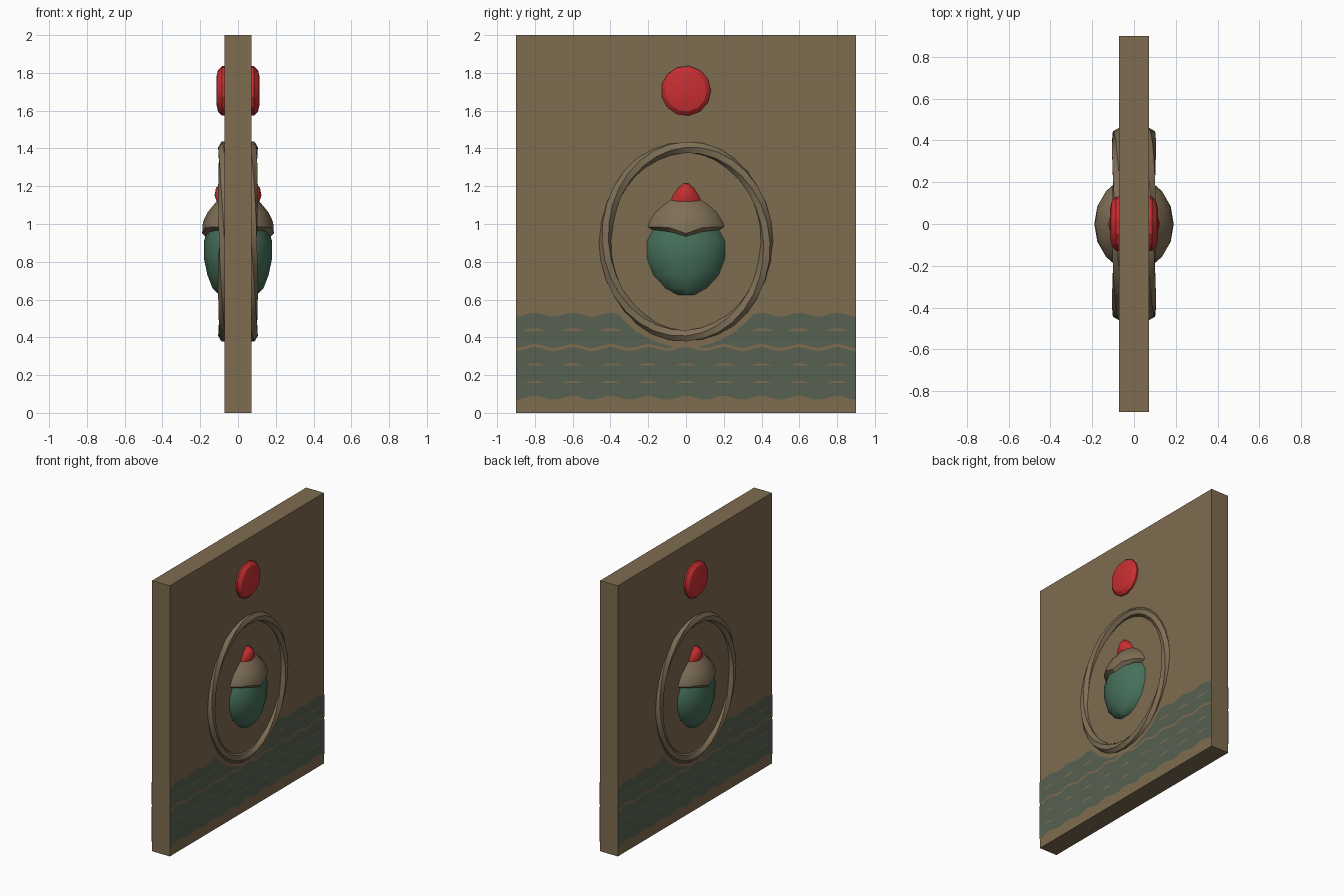
import bpy, bmesh, math

cube = bpy.data.objects.get("Cube")
if cube:
    bpy.data.objects.remove(cube, do_unlink=True)


def material(name, rgb):
    mat = bpy.data.materials.new(name)
    mat.use_nodes = True
    mat.diffuse_color = (*rgb, 1)
    node = next(n for n in mat.node_tree.nodes if n.type == "BSDF_PRINCIPLED")
    node.inputs["Base Color"].default_value = (*rgb, 1)
    return mat


STONE = material("sandstone", (0.21, 0.15, 0.08))
CARVED = material("carved_tan", (0.21, 0.157, 0.093))
WATER = material("water_green", (0.095, 0.12, 0.083))
SHELL = material("shell_green", (0.061, 0.162, 0.105))
RED = material("red", (0.58, 0.028, 0.031))

HALF = 0.0725            # half thickness of the slab
RING_Z = 0.907           # centre height of the oval ring


def finish(name, bm, mat, smooth=0, fix_normals=True):
    if fix_normals:
        bmesh.ops.recalc_face_normals(bm, faces=bm.faces[:])
    mesh = bpy.data.meshes.new(name)
    bm.to_mesh(mesh)
    bm.free()
    mesh.materials.append(mat)
    obj = bpy.data.objects.new(name, mesh)
    bpy.context.collection.objects.link(obj)
    if smooth:
        bpy.ops.object.select_all(action="DESELECT")
        obj.select_set(True)
        bpy.context.view_layer.objects.active = obj
        bpy.ops.object.shade_smooth_by_angle(angle=math.radians(smooth))
    return obj


def loft(name, loops, mat, smooth=0, closed=False):
    """Skin a list of point loops, capped at the ends or joined in a circle."""
    bm = bmesh.new()
    rows = [[bm.verts.new(p) for p in loop] for loop in loops]
    pairs = list(zip(rows, rows[1:]))
    if closed:
        pairs.append((rows[-1], rows[0]))
    else:
        bm.faces.new(rows[0])
        bm.faces.new(rows[-1])
    for a, b in pairs:
        n = len(a)
        for i in range(n):
            j = (i + 1) % n
            bm.faces.new((a[i], a[j], b[j], b[i]))
    return finish(name, bm, mat, smooth)


def turns(n):
    return [math.tau * i / n for i in range(n)]


# Slab
bm = bmesh.new()
bmesh.ops.create_cube(bm, size=1)
for v in bm.verts:
    v.co = (v.co.x * 2 * HALF, v.co.y * 1.8, v.co.z * 2 + 1)
finish("slab", bm, STONE)

# Sun disc, passing through the slab
sun = [(-0.115, 0.07), (-0.106, 0.11), (-0.085, 0.132),
       (0.085, 0.132), (0.106, 0.11), (0.115, 0.07)]
loft("sun_disc", [[(x, r * math.cos(t), 1.705 + r * math.sin(t)) for t in turns(13)]
                  for x, r in sun], RED, 25)


# Beetle: stacked oval sections of height, half width and half depth
def beetle_part(name, sections, mat, notch=0):
    loops = []
    for k, (z, ry, rx) in enumerate(sections):
        loop = []
        for t in turns(16):
            y = ry * math.sin(t)
            dip = notch * max(0, 1 - abs(y) / 0.1) if k < 2 else 0
            loop.append((rx * math.cos(t), y, z - dip))
        loops.append(loop)
    loft(name, loops, mat, 40)


beetle_part("beetle_wings", [(0.625, 0.07, 0.1), (0.66, 0.135, 0.135), (0.73, 0.2, 0.162),
                             (0.82, 0.23, 0.181), (0.91, 0.23, 0.18), (0.98, 0.195, 0.16)], SHELL)
beetle_part("beetle_thorax", [(0.965, 0.195, 0.168), (0.985, 0.222, 0.19), (1.01, 0.215, 0.186),
                              (1.06, 0.19, 0.162), (1.1, 0.15, 0.13), (1.15, 0.085, 0.085)],
            CARVED, notch=0.035)
beetle_part("beetle_head", [(1.12, 0.107, 0.114), (1.15, 0.09, 0.124),
                            (1.19, 0.055, 0.117), (1.214, 0.025, 0.095)], RED)


# Oval ring with a gently twisted section, and the thin panel inside it
def ring_loops(x):
    loops = []
    for t in turns(32):
        loop = []
        for s in turns(6):
            r = 0.034 * math.cos(s + t)
            loop.append((x + 0.034 * math.sin(s + t),
                         (0.427 + r) * math.cos(t),
                         RING_Z + (0.499 + r) * math.sin(t)))
        loops.append(loop)
    return loops


for side, label in ((1, "left"), (-1, "right")):
    loft("ring_" + label, ring_loops(side * 0.071), CARVED, 40, closed=True)
    loft("oval_panel_" + label,
         [[(side * x, 0.4 * math.cos(t), RING_Z + 0.46 * math.sin(t)) for t in turns(32)]
          for x in (HALF - 0.01, HALF + 0.004)], STONE)


# Painted water: wavy bands with narrow gaps, kept clear of the ring
def wave(y):
    return 0.01 * math.cos(math.tau * y / 0.2)


def below_ring(y):
    if abs(y) >= 0.49:
        return 1
    return RING_Z - 0.56 * math.sqrt(1 - (y / 0.49) ** 2)


def band_edges(base, top, wavy_top, y):
    low = base + wave(y)
    high = top + (wave(y) if wavy_top else 0)
    high = min(high, below_ring(y))
    return min(low, high), high


# Each band: lower edge, upper edge, whether the upper edge is wavy
BANDS = [(0.08, 0.157, False), (0.16, 0.25, False), (0.253, 0.338, True),
         (0.354, 0.434, False), (0.438, 0.52, True)]
STEPS = 120
for side, label in ((1, "left"), (-1, "right")):
    bm = bmesh.new()
    x = side * (HALF + 0.003)
    for k, (base, top, wavy_top) in enumerate(BANDS):
        previous = None
        for i in range(STEPS + 1):
            y = -0.9 + 1.8 * i / STEPS
            low, high = band_edges(base, top, wavy_top, y)
            if k + 1 < len(BANDS):           # stop where the next band begins
                high = min(high, max(low, BANDS[k + 1][0] + wave(y)))
            if previous:
                y0, low0, high0 = previous
                if high - low > 0.001 and high0 - low0 > 0.001:
                    corners = [(x, y0, low0), (x, y, low), (x, y, high), (x, y0, high0)]
                    bm.faces.new([bm.verts.new(c) for c in corners[::side]])
            previous = (y, low, high)
    bmesh.ops.remove_doubles(bm, verts=bm.verts[:], dist=0.0001)
    finish("water_" + label, bm, WATER, fix_normals=False)
